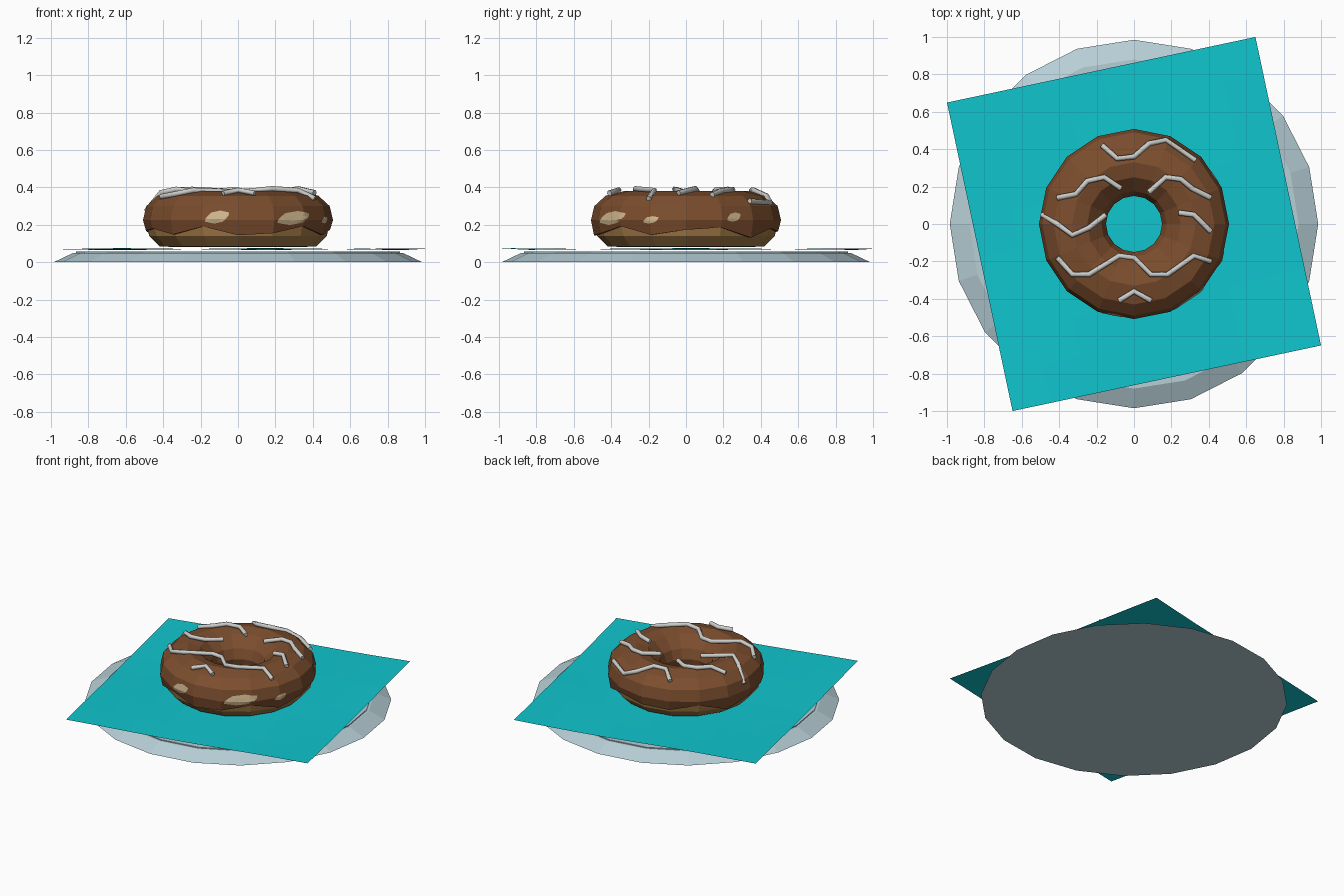
import bpy, bmesh, math
from mathutils import Matrix, Vector
from mathutils.bvhtree import BVHTree

cube = bpy.data.objects.get("Cube")
if cube:
    bpy.data.objects.remove(cube, do_unlink=True)


def material(name, color):
    mat = bpy.data.materials.new(name)
    mat.use_nodes = True
    mat.diffuse_color = (*color, 1)
    mat.node_tree.nodes["Principled BSDF"].inputs["Base Color"].default_value = (*color, 1)
    return mat


PLATE = material("pale blue ceramic", (0.47, 0.62, 0.67))
NAPKIN = material("turquoise paper", (0.005, 0.56, 0.62))
DOUGH = material("golden dough", (0.36, 0.19, 0.06))
PALE = material("pale dough", (0.62, 0.47, 0.27))
ICING = material("chocolate icing", (0.2, 0.075, 0.027))
DRIZZLE = material("white drizzle", (0.6, 0.6, 0.58))


def add_object(name, data, mat):
    obj = bpy.data.objects.new(name, data)
    bpy.context.collection.objects.link(obj)
    data.materials.append(mat)
    return obj


def finish(name, bm, mat):
    mesh = bpy.data.meshes.new(name)
    bm.to_mesh(mesh)
    bm.free()
    return add_object(name, mesh, mat)


def lathe(profile, sides, closed=False, cap=False):
    """Revolve a profile; each radius and height pair may depend on the side number."""
    bm = bmesh.new()
    rings = []
    for i in range(sides):
        a = math.tau * i / sides
        rings.append([bm.verts.new((r * math.cos(a), r * math.sin(a), z)) for r, z in profile(i)])
    count = len(rings[0])
    for i in range(sides):
        here, there = rings[i], rings[(i + 1) % sides]
        for j in range(count if closed else count - 1):
            k = (j + 1) % count
            bm.faces.new((here[j], there[j], there[k], here[k]))
    if cap:
        bm.faces.new([ring[0] for ring in rings])
        bm.faces.new([ring[-1] for ring in rings])
    bmesh.ops.recalc_face_normals(bm, faces=bm.faces)
    return bm


# Plate with sloping side and a thin raised top
plate_profile = [(0.985, 0), (0.88, 0.05), (0.865, 0.05), (0.865, 0.056)]
finish("plate", lathe(lambda i: plate_profile, 20, cap=True), PLATE)

# Napkin, a slightly rippled turned square
bm = bmesh.new()
bmesh.ops.create_grid(bm, x_segments=8, y_segments=8, size=0.843,
                      matrix=Matrix.Rotation(math.radians(12), 4, "Z"))
for v in bm.verts:
    v.co.z = 0.07 + 0.005 * math.sin(4 * v.co.x + 1) * math.cos(3 * v.co.y)
finish("napkin", bm, NAPKIN)

# Dough ring
dough_profile = [(0.48, 0.24), (0.485, 0.19), (0.475, 0.14), (0.42, 0.085), (0.33, 0.08),
                 (0.24, 0.085), (0.185, 0.14), (0.168, 0.19), (0.17, 0.24), (0.33, 0.34)]
finish("dough", lathe(lambda i: dough_profile, 16, closed=True), DOUGH)


# Icing with a wavy lower edge
def icing_profile(i):
    drip = 0.165 + 0.027 * math.sin(2.4 * i) + 0.008 * math.cos(5 * i)
    return [(0.478, drip), (0.492, drip), (0.508, 0.225), (0.49, 0.3), (0.43, 0.355), (0.33, 0.38),
            (0.25, 0.36), (0.175, 0.29), (0.15, 0.225), (0.162, drip), (0.175, drip)]


bm = lathe(icing_profile, 16)
surface = BVHTree.FromBMesh(bm)
finish("icing", bm, ICING)


# Pale bare patches laid on the icing: direction in degrees, height, width, tallness
def bare_patch(angle, height, width, tall):
    bm = bmesh.new()
    bmesh.ops.create_grid(bm, x_segments=8, y_segments=3, size=0.5)
    turn = Matrix.Rotation(math.radians(angle), 3, "Z")
    for v in bm.verts:
        across, up = v.co.x, v.co.y
        side = width * (across + 0.35 * up) * (1 - 0.4 * abs(up))
        start = turn @ Vector((1, side, height + tall * up * (1 - 0.6 * abs(across))))
        hit = surface.ray_cast(start, turn @ Vector((-1, 0, 0)))[0]
        v.co = hit + turn @ Vector((0.004, 0, 0.001))
    finish("bare_patch", bm, PALE)


for patch in [(-103, 0.24, 0.12, 0.07), (-53, 0.235, 0.2, 0.075),
              (-22, 0.225, 0.08, 0.04), (31, 0.24, 0.08, 0.05)]:
    bare_patch(*patch)


# Drizzle strands draped over the icing
def drizzle(points):
    curve = bpy.data.curves.new("drizzle", "CURVE")
    curve.dimensions = "3D"
    curve.bevel_depth = 0.015
    curve.bevel_resolution = 1
    curve.use_fill_caps = True
    spline = curve.splines.new("POLY")
    spline.points.add(len(points) - 1)
    for target, (x, y) in zip(spline.points, points):
        hit = surface.ray_cast(Vector((x, y, 1)), Vector((0, 0, -1)))[0]
        z = hit.z if hit else 0.36
        if math.hypot(x, y) < 0.33:
            z = max(z, 0.365)
        target.co = (x, y, z + 0.013, 1)
    add_object("drizzle", curve, DRIZZLE)


strands = [
    [(-.17, .42), (-.09, .35), (0, .36), (.08, .43), (.17, .45), (.33, .34)],
    [(-.41, .14), (-.31, .16), (-.25, .23), (-.16, .25), (-.07, .19)],
    [(.08, .17), (.17, .25), (.25, .24), (.31, .19), (.41, .14)],
    [(-.49, .05), (-.41, 0), (-.33, -.06), (-.24, -.02), (-.15, .05)],
    [(.24, .06), (.32, .05), (.41, -.04)],
    [(-.41, -.18), (-.33, -.27), (-.24, -.27), (-.08, -.17), (0, -.18),
     (.09, -.27), (.18, -.27), (.32, -.17), (.41, -.2)],
    [(-.08, -.41), (0, -.36), (.09, -.41)],
]
for strand in strands:
    drizzle(strand)
